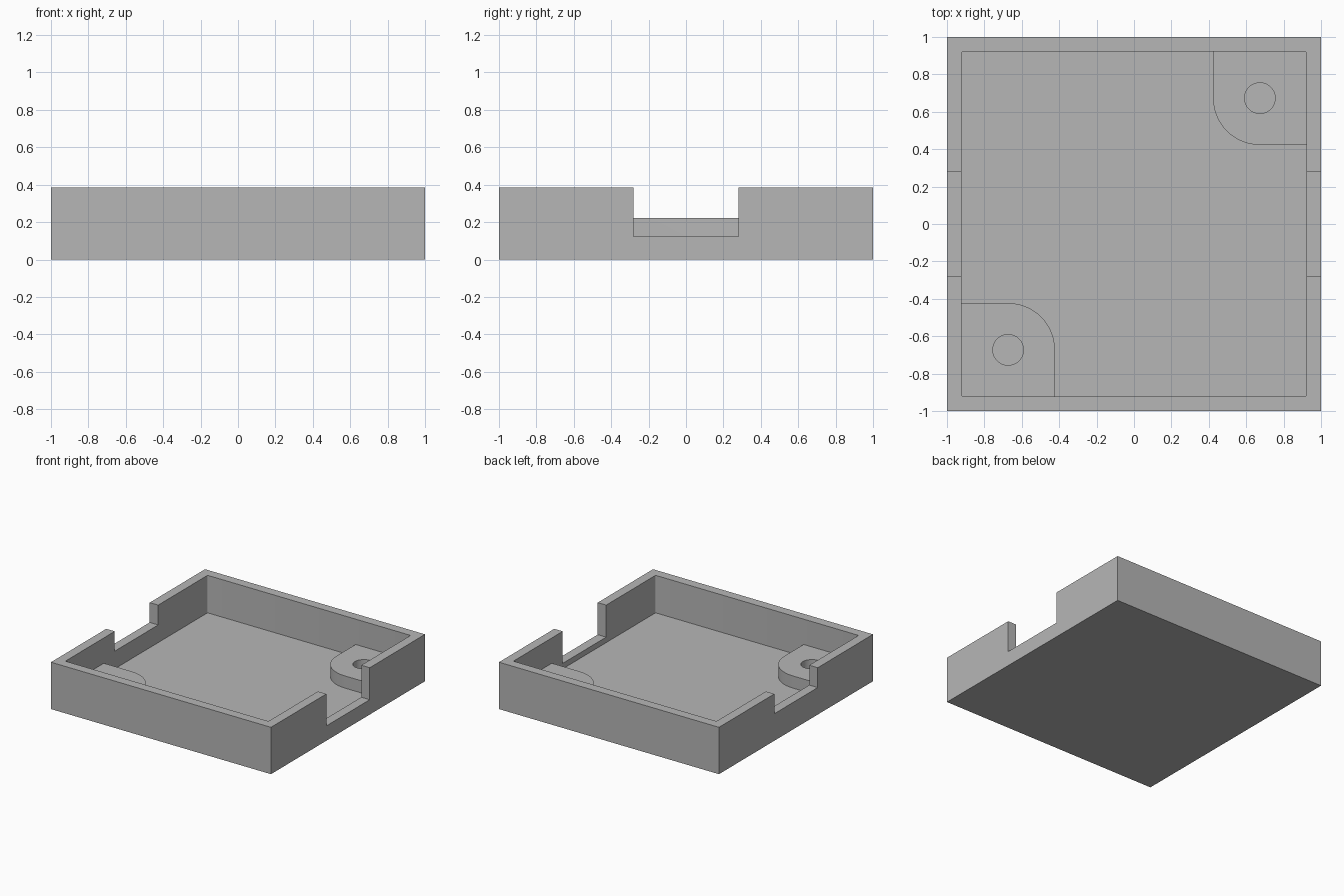
import bpy
import bmesh
from math import cos, sin, pi, radians

if "Cube" in bpy.data.objects:
    bpy.data.objects.remove(bpy.data.objects["Cube"], do_unlink=True)

HEIGHT = 0.385
INNER = 0.923        # half width of the cavity
FLOOR = 0.077
NOTCH = 0.282        # half width of the side notches
BOSS_TOP = 0.177
BOSS_CENTRE = 0.673
BOSS_RADIUS = 0.25
HOLE_RADIUS = 0.082

grey = bpy.data.materials.new("plain_grey")
grey.use_nodes = True
colour = (0.47, 0.47, 0.47, 1)
grey.diffuse_color = colour
grey.node_tree.nodes["Principled BSDF"].inputs["Base Color"].default_value = colour


def prism(name, outline, bottom, top):
    """Extrude a counter-clockwise outline from bottom to top."""
    bm = bmesh.new()
    base = bm.faces.new([bm.verts.new((x, y, bottom)) for x, y in outline])
    up = bmesh.ops.extrude_face_region(bm, geom=[base], use_keep_orig=True)["geom"]
    bmesh.ops.translate(bm, vec=(0, 0, top - bottom),
                        verts=[v for v in up if isinstance(v, bmesh.types.BMVert)])
    bmesh.ops.recalc_face_normals(bm, faces=bm.faces)
    mesh = bpy.data.meshes.new(name)
    bm.to_mesh(mesh)
    bm.free()
    mesh.materials.append(grey)
    obj = bpy.data.objects.new(name, mesh)
    bpy.context.collection.objects.link(obj)
    return obj


def rectangle(x0, x1, y0, y1):
    return [(x0, y0), (x1, y0), (x1, y1), (x0, y1)]


def arc(cx, cy, radius, start, end, steps):
    angles = [start + (end - start) * i / steps for i in range(steps + 1)]
    return [(cx + radius * cos(a), cy + radius * sin(a)) for a in angles]


def cut(target, cutter):
    mod = target.modifiers.new("cut", "BOOLEAN")
    mod.operation = "DIFFERENCE"
    mod.solver = "EXACT"
    mod.object = cutter
    bpy.context.view_layer.objects.active = target
    bpy.ops.object.modifier_apply(modifier=mod.name)
    bpy.data.objects.remove(cutter, do_unlink=True)


def smooth(obj):
    bpy.ops.object.select_all(action="DESELECT")
    obj.select_set(True)
    bpy.context.view_layer.objects.active = obj
    bpy.ops.object.shade_smooth_by_angle(angle=radians(30))


# Open tray with slightly rounded inner corners
tray = prism("tray", rectangle(-1, 1, -1, 1), 0, HEIGHT)
fillet = 0.012
cavity = []
for i, (sx, sy) in enumerate([(1, 1), (-1, 1), (-1, -1), (1, -1)]):
    c = INNER - fillet
    cavity += arc(sx * c, sy * c, fillet, i * pi / 2, (i + 1) * pi / 2, 4)
cut(tray, prism("cavity_cutter", cavity, FLOOR, 1))

# Side notches: deep on the +x wall, shallow on the -x wall
for x0, x1, bottom in [(0.9, 1.1, 0.122), (-1.1, -0.9, 0.222)]:
    cut(tray, prism("notch_cutter", rectangle(x0, x1, -NOTCH, NOTCH), bottom, 1))
smooth(tray)

# Two drilled corner bosses, slightly sunk into the floor and walls
for name, side in [("back_left_boss", 1), ("front_right_boss", -1)]:
    edge = INNER + 0.03
    low = BOSS_CENTRE - BOSS_RADIUS
    outline = [(edge, low), (edge, edge), (low, edge)]
    outline += arc(BOSS_CENTRE, BOSS_CENTRE, BOSS_RADIUS, pi, 1.5 * pi, 20)
    boss = prism(name, [(side * x, side * y) for x, y in outline],
                 FLOOR - 0.03, BOSS_TOP)
    centre = side * BOSS_CENTRE
    hole = arc(centre, centre, HOLE_RADIUS, 0, 2 * pi, 40)[:-1]
    cut(boss, prism("hole_cutter", hole, 0, 1))
    smooth(boss)
